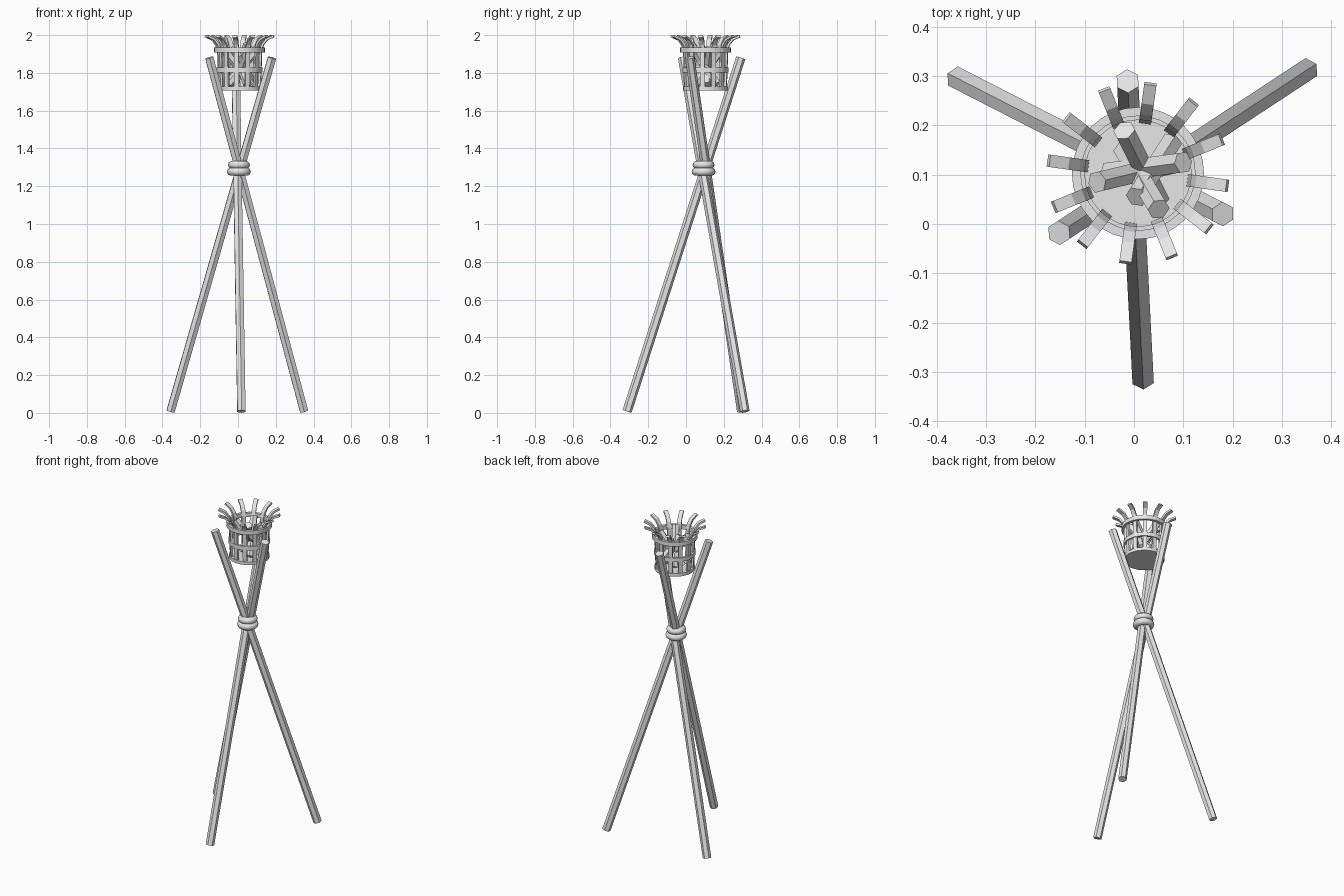
import bpy
import bmesh
import math
from mathutils import Vector, Matrix

cube = bpy.data.objects.get("Cube")
if cube:
    bpy.data.objects.remove(cube, do_unlink=True)

GREY = bpy.data.materials.new("plain grey")
GREY.use_nodes = True
GREY.diffuse_color = (0.8, 0.8, 0.8, 1)
GREY.node_tree.nodes["Principled BSDF"].inputs["Base Color"].default_value = (0.8, 0.8, 0.8, 1)

BASKET = Vector((0.008, 0.103, 0))


def finish(name, bm, smooth=False):
    bmesh.ops.recalc_face_normals(bm, faces=bm.faces)
    for f in bm.faces:
        f.smooth = smooth
    mesh = bpy.data.meshes.new(name)
    bm.to_mesh(mesh)
    bm.free()
    mesh.materials.append(GREY)
    obj = bpy.data.objects.new(name, mesh)
    bpy.context.collection.objects.link(obj)
    return obj


def stick(name, start, end, radius, sides=6):
    """Straight prism between two points."""
    a, b = Vector(start), Vector(end)
    axis = b - a
    bm = bmesh.new()
    bmesh.ops.create_cone(bm, cap_ends=True, segments=sides, radius1=radius,
                          radius2=radius, depth=axis.length)
    turn = axis.to_track_quat('Z', 'Y').to_matrix().to_4x4()
    bm.transform(Matrix.Translation((a + b) / 2) @ turn)
    return finish(name, bm)


def lathe(name, profile, centre, steps, smooth=False):
    """Revolve a closed (radius, height) profile around a vertical axis."""
    bm = bmesh.new()
    rows = []
    for i in range(steps):
        a = math.tau * i / steps
        rows.append([bm.verts.new((centre[0] + r * math.cos(a), centre[1] + r * math.sin(a),
                                   centre[2] + z)) for r, z in profile])
    n = len(profile)
    for i in range(steps):
        p, q = rows[i], rows[(i + 1) % steps]
        for j in range(n):
            k = (j + 1) % n
            bm.faces.new((p[j], q[j], q[k], p[k]))
    return finish(name, bm, smooth)


def band(name, z0, z1, inner, outer):
    lathe(name, [(inner, z0), (outer, z0), (outer, z1), (inner, z1)], BASKET, 32)


def slat(name, angle):
    """Flat strip that rises up the basket and flares outward at the top."""
    path = [(0.107, 1.715), (0.114, 1.92), (0.124, 1.95), (0.145, 1.977), (0.183, 1.994)]
    half_w, half_t = 0.0125, 0.006
    bm = bmesh.new()
    rows = []
    for i, (r, z) in enumerate(path):
        r0, z0 = path[max(i - 1, 0)]
        r1, z1 = path[min(i + 1, len(path) - 1)]
        d = Vector((r1 - r0, z1 - z0)).normalized()
        n = Vector((d.y, -d.x)) * half_t
        rows.append([bm.verts.new((r + s * n.x, w, z + s * n.y)) for s, w in
                     ((1, -half_w), (1, half_w), (-1, half_w), (-1, -half_w))])
    for p, q in zip(rows, rows[1:]):
        for j in range(4):
            k = (j + 1) % 4
            bm.faces.new((p[j], p[k], q[k], q[j]))
    bm.faces.new(rows[0])
    bm.faces.new(rows[-1])
    bm.transform(Matrix.Translation(BASKET) @ Matrix.Rotation(angle, 4, 'Z'))
    finish(name, bm)


# Three crossing poles
stick("pole_back_right", (-0.357, 0.295, 0.008), (0.18, 0.02, 1.88), 0.025)
stick("pole_back_left", (0.35, 0.312, 0.008), (-0.152, -0.018, 1.88), 0.025)
stick("pole_front", (0.018, -0.312, 0.008), (-0.013, 0.29, 1.88), 0.025)

# Rope binding where the poles cross
for name, z, ring_r, tube in (("binding_lower", 1.277, 0.041, 0.022),
                              ("binding_upper", 1.313, 0.037, 0.021)):
    circle = [(ring_r + tube * math.cos(math.tau * i / 10), tube * math.sin(math.tau * i / 10))
              for i in range(10)]
    lathe(name, circle, (0.005, 0.093, z), 20, smooth=True)

# Basket floor and hoops
bm = bmesh.new()
bmesh.ops.create_cone(bm, cap_ends=True, segments=32, radius1=0.118, radius2=0.118, depth=0.02)
bm.transform(Matrix.Translation(BASKET + Vector((0, 0, 1.717))))
finish("basket_floor", bm)
band("basket_middle_hoop", 1.803, 1.828, 0.108, 0.122)
band("basket_top_hoop", 1.909, 1.935, 0.116, 0.134)

# Flared slats
for i in range(12):
    slat(f"basket_slat_{i + 1}", math.radians(-8 + 30 * i))

# Firewood inside the basket
logs = [((0.05, 0.05, 1.74), (-0.02, 0.19, 1.93)),
        ((-0.05, 0.105, 1.74), (0.10, 0.125, 1.93)),
        ((0.07, 0.12, 1.74), (-0.075, 0.085, 1.93)),
        ((-0.02, 0.15, 1.74), (0.05, 0.03, 1.95)),
        ((0.075, 0.165, 1.74), (0.005, 0.055, 1.90))]
for i, (low, high) in enumerate(logs):
    stick(f"log_{i + 1}", low, high, 0.023)
